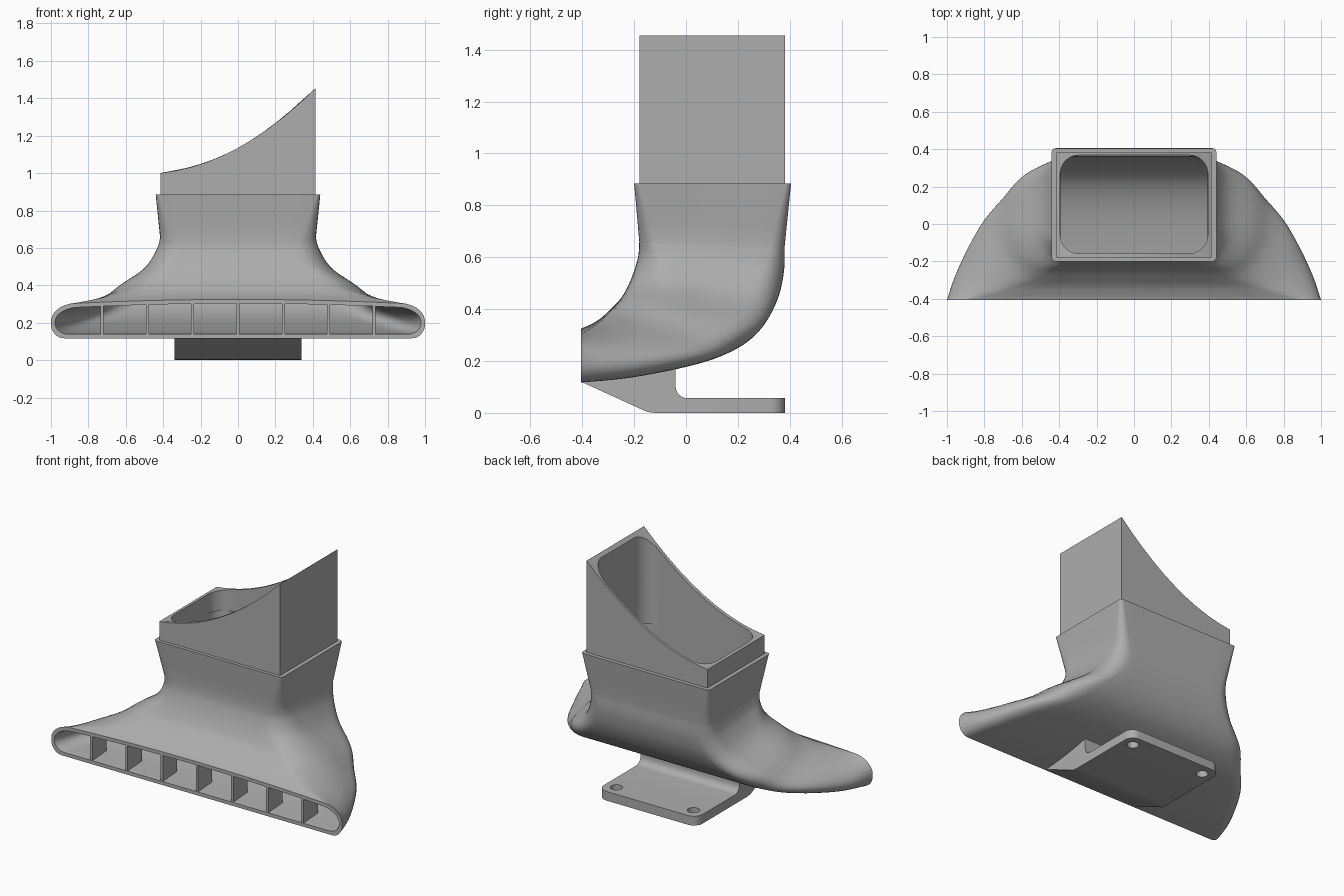
import bpy, bmesh, math

if "Cube" in bpy.data.objects:
    bpy.data.objects.remove(bpy.data.objects["Cube"])

gray = bpy.data.materials.new("plain gray")
gray.diffuse_color = (0.42, 0.42, 0.42, 1)
gray.use_nodes = True
gray.node_tree.nodes["Principled BSDF"].inputs["Base Color"].default_value = gray.diffuse_color


def finish(name, bm, smooth=30):
    bmesh.ops.remove_doubles(bm, verts=bm.verts[:], dist=1e-5)
    bmesh.ops.recalc_face_normals(bm, faces=bm.faces[:])
    me = bpy.data.meshes.new(name)
    bm.to_mesh(me)
    bm.free()
    me.materials.append(gray)
    ob = bpy.data.objects.new(name, me)
    bpy.context.collection.objects.link(ob)
    bpy.ops.object.select_all(action='DESELECT')
    ob.select_set(True)
    bpy.context.view_layer.objects.active = ob
    if smooth:
        bpy.ops.object.shade_smooth_by_angle(angle=math.radians(smooth))
    return ob


def outline(w, fx, fv, bx, bv, n=8, m=10):
    """Rounded rectangle, x in -w..w and f in 0..1, with elliptic corners."""
    corners = [(w - fx, fv, fx, fv, -90), (w - bx, 1 - bv, bx, bv, 0),
               (-w + bx, 1 - bv, bx, bv, 90), (-w + fx, fv, fx, fv, 180)]
    pts = []
    for k, (cx, cf, rx, rf, a0) in enumerate(corners):
        for i in range(n + 1):
            a = math.radians(a0 + 90 * i / n)
            pts.append((cx + rx * math.cos(a), cf + rf * math.sin(a)))
        nx, nf, qx, qf, b0 = corners[(k + 1) % 4]
        b = math.radians(b0)
        end, last = (nx + qx * math.cos(b), nf + qf * math.sin(b)), pts[-1]
        for i in range(1, m):
            pts.append(tuple(p + (q - p) * i / m for p, q in zip(last, end)))
    return pts


def loft(bm, rings, closed=True):
    vs = [[bm.verts.new(p) for p in r] for r in rings]
    pairs = list(zip(vs, vs[1:])) + ([(vs[-1], vs[0])] if closed else [])
    for a, b in pairs:
        for i in range(len(a)):
            j = (i + 1) % len(a)
            bm.faces.new((a[i], a[j], b[j], b[i]))


# Duct sections: inner-bend y,z | outer-bend y,z | half width | corner radii
SECTIONS = [
    (-.20, .885, .405, .885, .44, .02, .033, .02, .033),
    (-.18, .66, .38, .64, .415, .08, .12, .06, .10),
    (-.185, .60, .377, .54, .437, .12, .20, .10, .15),
    (-.21, .52, .35, .43, .505, .16, .35, .12, .20),
    (-.245, .45, .29, .325, .64, .20, .50, .14, .25),
    (-.29, .40, .20, .25, .73, .23, .55, .16, .30),
    (-.335, .36, .05, .19, .845, .22, .55, .14, .35),
    (-.38, .335, -.20, .138, .95, .17, .55, .10, .40),
    (-.405, .325, -.405, .117, 1.0, .12, .50, .07, .42)]


def sample(s):
    i = min(int(s), 7)
    t = s - i
    p1, p2 = SECTIONS[i], SECTIONS[i + 1]
    if i == 0:
        return [a + (b - a) * t for a, b in zip(p1, p2)]
    p0 = SECTIONS[i - 1] if i > 1 else p1
    p3 = SECTIONS[min(i + 2, 8)]
    return [b + .5 * t * (c - a + t * (2 * a - 5 * b + 4 * c - d + t * (3 * (b - c) + d - a)))
            for a, b, c, d in zip(p0, p1, p2, p3)]


def duct_ring(s, wall=0.0):
    fy, fz, by, bz, w, fx, fv, bx, bv = sample(s)
    k = wall / math.hypot(by - fy, bz - fz)
    crown = .028 * max(0, (s - 2) / 6)
    if wall and s < 1:
        fx = bx = .08
        fv = bv = .13
    pts = []
    for x, f in outline(w - wall, fx, fv, bx, bv):
        g = k + f * (1 - 2 * k)
        pts.append((x, fy + g * (by - fy),
                    fz + g * (bz - fz) - crown * (x / w) ** 2 * (1 - f)))
    return pts


# Hollow flared elbow duct
steps = [0, .33, .67] + [1 + i / 6 for i in range(43)]
bm = bmesh.new()
outer = [duct_ring(s) for s in steps]
inner = [duct_ring(s, .022 + .02 * max(0, 1 - s)) for s in steps]
loft(bm, outer + inner[::-1])
finish("flared_duct", bm, 32)


# Inlet collar with a curved, slanted top
def collar_ring(w, y0, y1, rx, rv, top):
    return [(x, y0 + f * (y1 - y0), 1.135 + .548 * x + .537 * x * x if top else .88)
            for x, f in outline(w, rx, rv, rx, rv)]


bm = bmesh.new()
out_args, in_args = (.415, -.18, .382, 0, 0), (.395, -.158, .368, .10, .19)
loft(bm, [collar_ring(*out_args, False), collar_ring(*out_args, True),
          collar_ring(*in_args, True), collar_ring(*in_args, False)])
finish("inlet_collar", bm)


def extrude_yz(bm, profile, x0, x1):
    a = [bm.verts.new((x0, y, z)) for y, z in profile]
    b = [bm.verts.new((x1, y, z)) for y, z in profile]
    bm.faces.new(a)
    bm.faces.new(b[::-1])
    for i in range(len(a)):
        j = (i + 1) % len(a)
        bm.faces.new((a[i], b[i], b[j], a[j]))


# Outlet dividers
bm = bmesh.new()
for i in range(-3, 4):
    x = i * .242
    rise = 1 - (i / 3) ** 2
    top = .297 + .018 * rise
    extrude_yz(bm, [(-.403, .125), (-.403, top), (-.265, top + .06 * rise), (-.265, .14)],
               x - .008, x + .008)
finish("outlet_dividers", bm, 0)

# Mounting bracket: wedge, filleted step and plate
fillet = [(.005 - .045 * math.sin(a), .102 - .045 * math.cos(a))
          for a in (math.radians(15 * i) for i in range(7))]
profile = [(-.40, .118), (-.15, .004), (-.12, 0), (.382, 0), (.382, .057)] + fillet + [
    (-.04, .182), (-.12, .165), (-.2, .147), (-.3, .135)]
bm = bmesh.new()
extrude_yz(bm, profile, -.34, .34)
rear = [e for e in bm.edges if all(v.co.y > .38 for v in e.verts)
        and abs(e.verts[0].co.x - e.verts[1].co.x) < .01]
bmesh.ops.bevel(bm, geom=rear, offset=.06, segments=8, affect='EDGES', profile=.5)
bracket = finish("mounting_bracket", bm, 0)

# Screw holes
bm = bmesh.new()
for sx in (-1, 1):
    r = bmesh.ops.create_cone(bm, cap_ends=True, segments=32, radius1=.035, radius2=.035, depth=.2)
    bmesh.ops.translate(bm, verts=r["verts"], vec=(sx * .265, .305, .03))
cutter = finish("hole_cutter", bm, 0)
cutter.hide_render = True
bpy.context.view_layer.objects.active = bracket
mod = bracket.modifiers.new("holes", 'BOOLEAN')
mod.operation = 'DIFFERENCE'
mod.object = cutter
bpy.ops.object.modifier_apply(modifier=mod.name)
bpy.data.objects.remove(cutter)
bpy.ops.object.select_all(action='DESELECT')
bracket.select_set(True)
bpy.ops.object.shade_smooth_by_angle(angle=math.radians(30))
